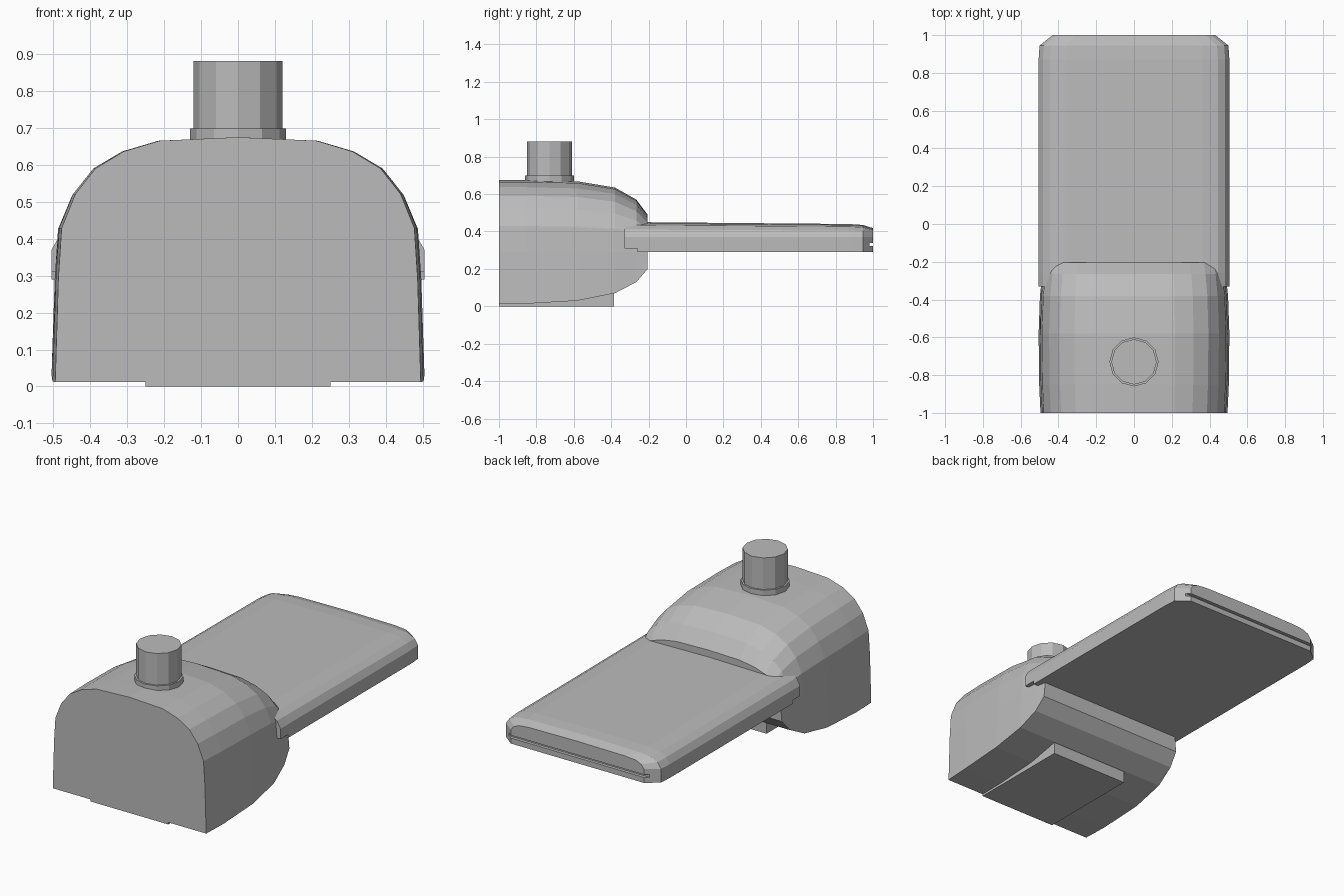
import bpy, bmesh, math

if "Cube" in bpy.data.objects:
    bpy.data.objects.remove(bpy.data.objects["Cube"])

grey = bpy.data.materials.new("plain grey")
grey.diffuse_color = (0.5, 0.5, 0.5, 1)
grey.use_nodes = True
grey.node_tree.nodes["Principled BSDF"].inputs["Base Color"].default_value = grey.diffuse_color


def finish(name, bm):
    bmesh.ops.recalc_face_normals(bm, faces=bm.faces[:])
    mesh = bpy.data.meshes.new(name)
    bm.to_mesh(mesh)
    bm.free()
    mesh.materials.append(grey)
    ob = bpy.data.objects.new(name, mesh)
    bpy.context.collection.objects.link(ob)
    return ob


def loft(name, arch, base, rows):
    """arch: half section (width fraction, height fraction above base); rows: y, half width, bottom, top."""
    bm = bmesh.new()
    rings = []
    for y, w, bottom, top in rows:
        half = [(w, bottom)] + [(w * u, base + (top - base) * v) for u, v in arch]
        section = half + [(-x, z) for x, z in reversed(half) if x > 0]
        rings.append([bm.verts.new((x, y, z)) for x, z in section])
    n = len(rings[0])
    for a, b in zip(rings, rings[1:]):
        for i in range(n):
            j = (i + 1) % n
            bm.faces.new((a[i], a[j], b[j], b[i]))
    bm.faces.new(rings[0])
    bm.faces.new(rings[-1])
    return finish(name, bm)


def box(name, lo, hi):
    bm = bmesh.new()
    bmesh.ops.create_cube(bm, size=1)
    for v in bm.verts:
        v.co = [hi[i] if v.co[i] > 0 else lo[i] for i in range(3)]
    return finish(name, bm)


def cylinder(name, r, z0, z1, sides=12):
    bm = bmesh.new()
    rings = [[bm.verts.new((r * math.cos(2 * math.pi * i / sides),
                            -0.73 + r * math.sin(2 * math.pi * i / sides), z))
              for i in range(sides)] for z in (z0, z1)]
    for i in range(sides):
        j = (i + 1) % sides
        bm.faces.new((rings[0][i], rings[0][j], rings[1][j], rings[1][i]))
    for ring in rings:
        bm.faces.new(ring)
    return finish(name, bm)


# Arched body, rounding down towards the back
loft("body",
     [(0.983, 0), (0.965, 0.36), (0.89, 0.60), (0.78, 0.78),
      (0.625, 0.90), (0.43, 0.975), (0, 1)], 0.29,
     [(-1.0, 0.495, 0.012, 0.675), (-0.85, 0.502, 0.014, 0.675),
      (-0.58, 0.505, 0.03, 0.668), (-0.38, 0.498, 0.07, 0.635),
      (-0.265, 0.485, 0.13, 0.57), (-0.205, 0.475, 0.20, 0.49)])

# Flat foot under the body
box("foot", (-0.25, -1.0, 0.0), (0.25, -0.385, 0.075))

# Long tray reaching out to the back
tray = loft("tray",
            [(1, 0), (0.955, 0.5), (0.88, 0.8), (0.72, 0.93), (0, 1)], 0.37,
            [(-0.33, 0.505, 0.31, 0.45), (-0.26, 0.505, 0.31, 0.45),
             (-0.258, 0.505, 0.29, 0.45), (0.87, 0.505, 0.29, 0.44),
             (0.945, 0.50, 0.29, 0.435), (1.0, 0.43, 0.29, 0.418)])

# Thin slot across the end of the tray
cutter = box("slot_cutter", (-0.6, 0.982, 0.322), (0.6, 1.1, 0.338))
cutter.hide_render = True
cutter.hide_viewport = True
mod = tray.modifiers.new("slot", 'BOOLEAN')
mod.operation = 'DIFFERENCE'
mod.solver = 'EXACT'
mod.object = cutter

# Collar and spout on top
cylinder("collar", 0.13, 0.64, 0.698)
cylinder("spout", 0.12, 0.65, 0.882)
